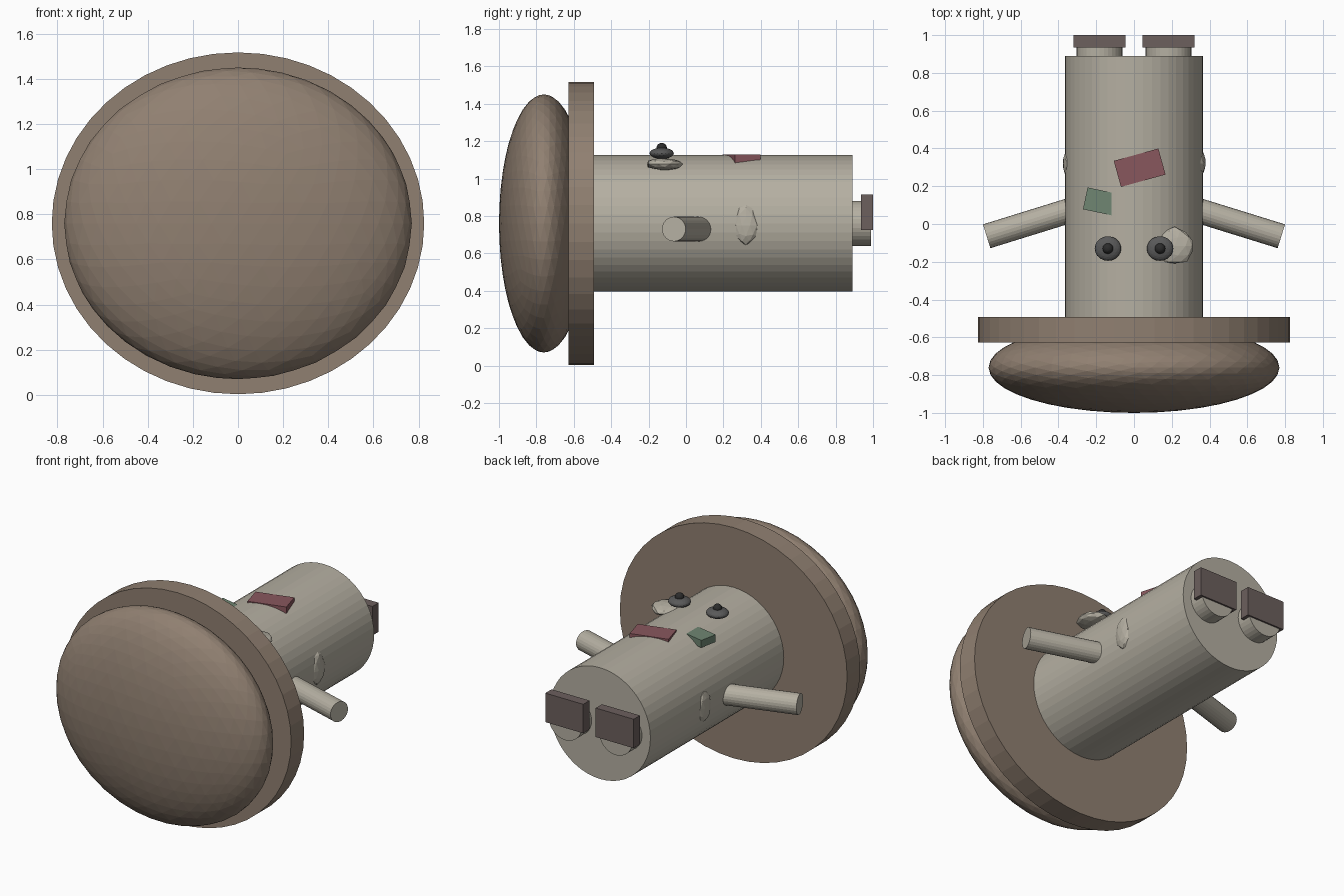
import bpy, random
from math import radians, pi
from mathutils import Vector

if "Cube" in bpy.data.objects:
    bpy.data.objects.remove(bpy.data.objects["Cube"])

random.seed(4)
CZ = 0.76  # height of the long axis


def material(name, rgb):
    m = bpy.data.materials.new(name)
    m.diffuse_color = (*rgb, 1)
    m.use_nodes = True
    m.node_tree.nodes["Principled BSDF"].inputs["Base Color"].default_value = m.diffuse_color
    return m


STEM = material("stem_grey", (0.46, 0.43, 0.36))
CAP = material("cap_brown", (0.28, 0.215, 0.165))
BOOT = material("boot_brown", (0.15, 0.115, 0.11))
RED = material("patch_red", (0.25, 0.095, 0.11))
GREEN = material("patch_green", (0.16, 0.24, 0.17))
EYE = material("eye_grey", (0.10, 0.10, 0.10))
PUPIL = material("pupil_black", (0.025, 0.025, 0.025))


def finish(name, mat, scale=(1, 1, 1)):
    o = bpy.context.object
    o.name = name
    o.scale = scale
    o.data.materials.append(mat)
    return o


def rod(name, a, b, r, mat, sides, squash=1.0):
    """Cylinder between two points; squash narrows it vertically."""
    a, b = Vector(a), Vector(b)
    rot = (b - a).to_track_quat('Z', 'Y').to_euler()
    bpy.ops.mesh.primitive_cylinder_add(vertices=sides, radius=r, depth=(b - a).length,
                                        location=(a + b) / 2, rotation=rot)
    return finish(name, mat, (1, squash, 1))


def ball(name, loc, radii, mat, sub, jitter=0.0):
    bpy.ops.mesh.primitive_ico_sphere_add(subdivisions=sub, radius=1, location=loc)
    o = finish(name, mat, radii)
    for v in o.data.vertices:
        v.co *= 1 + random.uniform(-jitter, jitter)
    return o


def box(name, loc, size, mat, turn=0):
    bpy.ops.mesh.primitive_cube_add(size=1, location=loc, rotation=(0, 0, radians(turn)))
    return finish(name, mat, size)


# Body, brim and domed cap along y
rod("body", (0, -0.55, CZ), (0, 0.89, CZ), 0.365, STEM, 48)
rod("cap_brim", (0, -0.627, CZ), (0, -0.492, CZ), 0.825, CAP, 48, 0.757 / 0.825)
ball("cap_dome", (0, -0.76, CZ), (0.77, 0.24, 0.69), CAP, 4)

# Paired limbs, boots, eyes and side lumps
for side, s in (("left", -1), ("right", 1)):
    rod(f"{side}_arm", (s * 0.28, 0.09, 0.73), (s * 0.78, -0.065, 0.73), 0.066, STEM, 24)
    rod(f"{side}_leg", (s * 0.183, 0.85, CZ), (s * 0.183, 0.99, CZ), 0.121, STEM, 32)
    box(f"{side}_boot", (s * 0.183, 0.968, 0.82), (0.275, 0.065, 0.19), BOOT)
    ball(f"{side}_eye", (s * 0.138, -0.13, 1.135), (0.07, 0.065, 0.03), EYE, 3)
    ball(f"{side}_pupil", (s * 0.138, -0.13, 1.163), (0.028, 0.028, 0.028), PUPIL, 3)
    ball(f"{side}_lump", (s * 0.35, 0.32, 0.75), (0.028, 0.068, 0.105), STEM, 2, 0.08)

# Lump by one eye
ball("brow_lump", (0.215, -0.117, 1.077), (0.108, 0.098, 0.033), STEM, 2, 0.08)

# Slabs sunk into the body
box("red_patch", (0.03, 0.298, 1.103), (0.245, 0.143, 0.05), RED, 15.5)
box("green_patch", (-0.16, 0.115, 1.08), (0.20, 0.118, 0.048), GREEN, -12)
